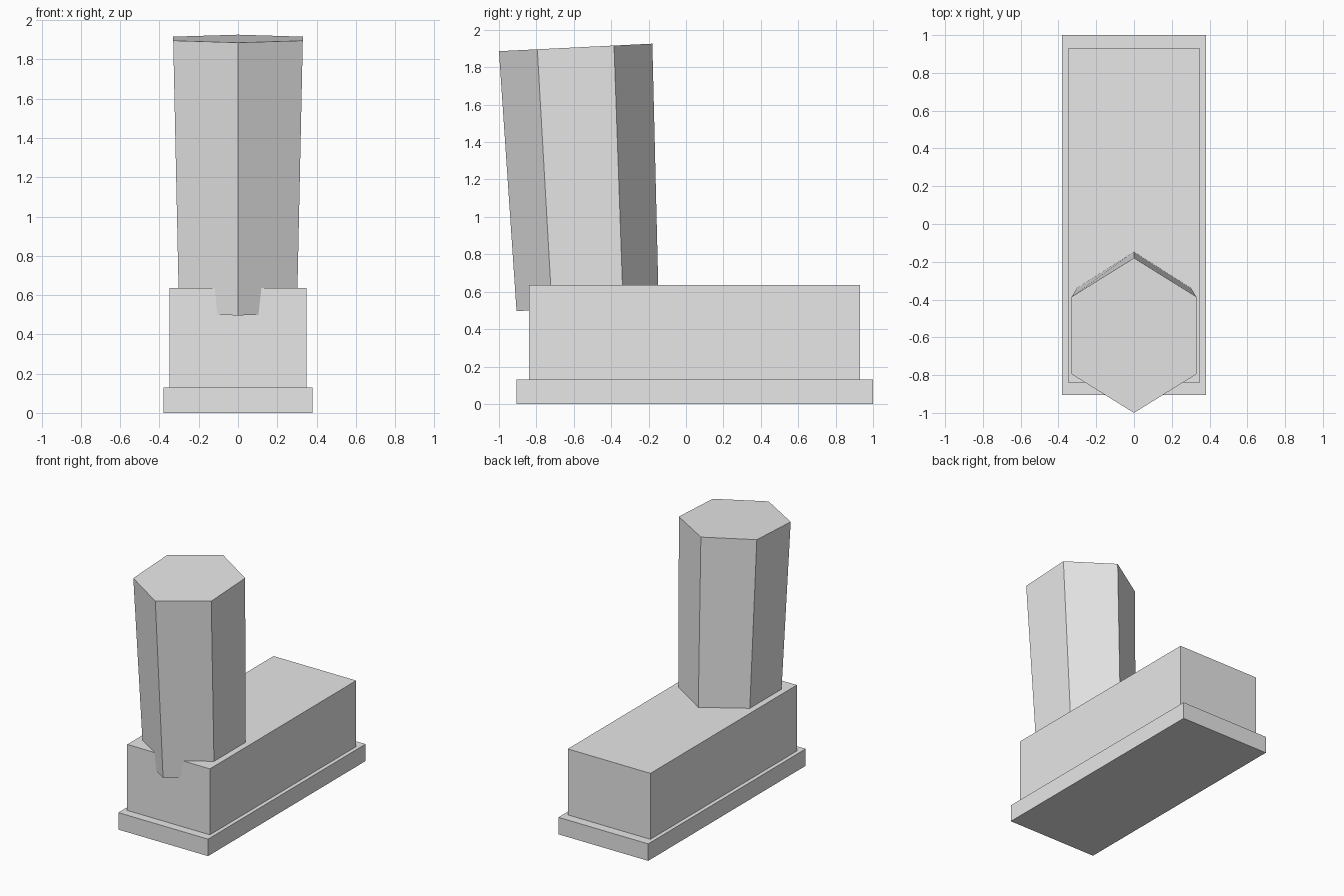
import bpy, bmesh, math
from mathutils import Vector

if "Cube" in bpy.data.objects:
    bpy.data.objects.remove(bpy.data.objects["Cube"])

grey = bpy.data.materials.new("light_grey")
grey.diffuse_color = (0.8, 0.8, 0.8, 1)
grey.use_nodes = True
grey.node_tree.nodes["Principled BSDF"].inputs["Base Color"].default_value = grey.diffuse_color


def finish(name, bm):
    bmesh.ops.recalc_face_normals(bm, faces=bm.faces)
    mesh = bpy.data.meshes.new(name)
    bm.to_mesh(mesh)
    bm.free()
    mesh.materials.append(grey)
    obj = bpy.data.objects.new(name, mesh)
    bpy.context.collection.objects.link(obj)


def box(name, low, high):
    bm = bmesh.new()
    bmesh.ops.create_cube(bm, size=1)
    low, high = Vector(low), Vector(high)
    for v in bm.verts:
        v.co = (low + high) / 2 + v.co * (high - low)
    finish(name, bm)


def hex_ring(bm, centre, half_width, radius, slope):
    """Six-sided ring, pointed to front and back, lying on a tilted plane."""
    ring = []
    for i in range(6):
        a = math.radians(60 * i + 90)
        dy = radius * math.sin(a)
        x = half_width * math.cos(a) / math.cos(math.radians(30))
        ring.append(bm.verts.new((x, centre[0] + dy, centre[1] + dy * slope)))
    return ring


# Stepped rectangular base
box("base_plate", (-0.38, -0.905, 0), (0.38, 1.0, 0.13))
box("base_block", (-0.35, -0.84, 0.13), (0.35, 0.93, 0.635))

# Leaning hexagonal column, slightly wider at the top
bm = bmesh.new()
bottom = hex_ring(bm, (-0.526, 0.515), 0.30, 0.38, 0.049)
top = hex_ring(bm, (-0.59, 1.906), 0.33, 0.41, 0.049)
bm.faces.new(bottom)
bm.faces.new(top)
for i in range(6):
    j = (i + 1) % 6
    bm.faces.new((bottom[i], bottom[j], top[j], top[i]))
finish("hexagonal_column", bm)
